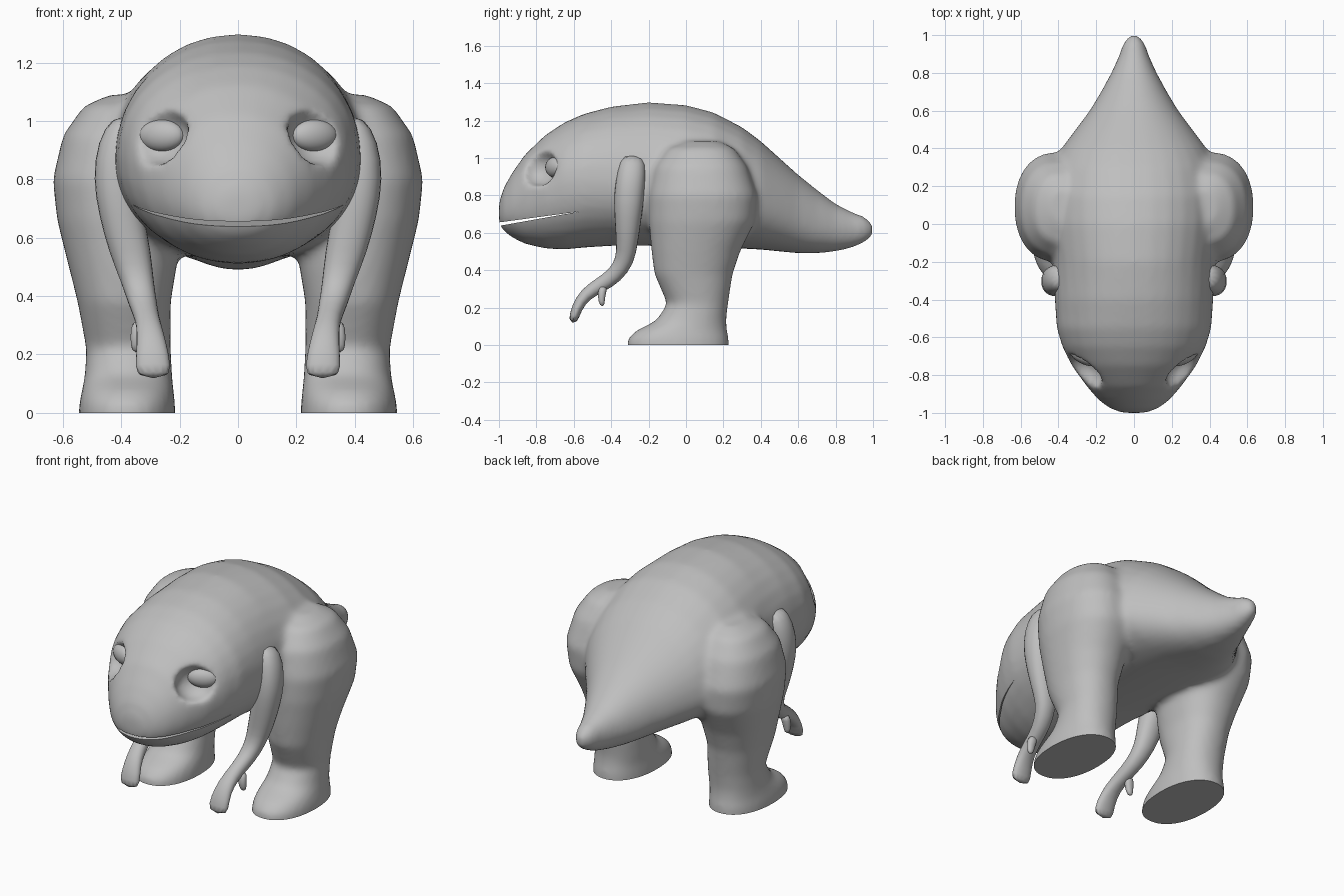
import bpy, bmesh, math
from mathutils import Vector, Matrix

if "Cube" in bpy.data.objects:
    bpy.data.objects.remove(bpy.data.objects["Cube"])

GREY = (0.52, 0.52, 0.52, 1)
skin = bpy.data.materials.new("plain grey")
skin.use_nodes = True
skin.diffuse_color = GREY
skin.node_tree.nodes["Principled BSDF"].inputs["Base Color"].default_value = GREY


def oval(n, power):
    """Points of a unit superellipse."""
    for i in range(n):
        a = math.tau * i / n
        c, s = math.cos(a), math.sin(a)
        yield (math.copysign(abs(c) ** (2 / power), c),
               math.copysign(abs(s) ** (2 / power), s))


def loft(bm, rings):
    """Skin a list of point rings and cap both ends."""
    rows = [[bm.verts.new(p) for p in ring] for ring in rings]
    n = len(rows[0])
    for a, b in zip(rows, rows[1:]):
        for i in range(n):
            bm.faces.new((a[i], a[(i + 1) % n], b[(i + 1) % n], b[i]))
    bm.faces.new(rows[0])
    bm.faces.new(rows[-1])


def finish(name, bm):
    bmesh.ops.recalc_face_normals(bm, faces=bm.faces)
    mesh = bpy.data.meshes.new(name)
    bm.to_mesh(mesh)
    bm.free()
    ob = bpy.data.objects.new(name, mesh)
    bpy.context.collection.objects.link(ob)
    mesh.materials.append(skin)
    return ob


def apply(ob, kind, **settings):
    mod = ob.modifiers.new(kind.title(), kind)
    for key, value in settings.items():
        setattr(mod, key, value)
    bpy.ops.object.select_all(action="DESELECT")
    bpy.context.view_layer.objects.active = ob
    ob.select_set(True)
    bpy.ops.object.modifier_apply(modifier=mod.name)


def smooth(ob, angle=40):
    bpy.ops.object.select_all(action="DESELECT")
    bpy.context.view_layer.objects.active = ob
    ob.select_set(True)
    bpy.ops.object.shade_smooth_by_angle(angle=math.radians(angle))


def ellipsoid(bm, place, size, turn=0):
    bmesh.ops.create_uvsphere(
        bm, u_segments=24, v_segments=14, radius=1,
        matrix=Matrix.Translation(place) @ Matrix.Rotation(turn, 4, "Z")
        @ Matrix.Diagonal((*size, 1)))


# Head, trunk and tail: y, half width, bottom, widest height, top
TRUNK = [(-1.0, .06, .65, .70, .76), (-.975, .13, .61, .71, .84),
         (-.93, .19, .575, .73, .92), (-.86, .25, .54, .77, 1.02),
         (-.75, .33, .515, .83, 1.125), (-.65, .38, .51, .87, 1.19),
         (-.55, .41, .52, .88, 1.235), (-.4, .42, .53, .87, 1.275),
         (-.2, .43, .53, .83, 1.298), (0, .46, .525, .8, 1.283),
         (.15, .46, .52, .79, 1.243), (.3, .43, .515, .77, 1.165),
         (.4, .385, .51, .75, 1.09), (.5, .31, .50, .72, 1.0),
         (.6, .235, .49, .68, .91), (.7, .175, .49, .64, .83),
         (.8, .12, .50, .62, .755), (.89, .08, .52, .615, .71),
         (.95, .06, .545, .62, .69), (1.0, .025, .58, .615, .65)]
bm = bmesh.new()
rings = []
for y, w, low, mid, top in TRUNK:
    rings.append([(w * c, y, mid + s * (top - mid if s > 0 else mid - low))
                  for c, s in oval(32, 2.1)])
loft(bm, rings)

# Legs with feet: height, inner x, outer x, front y, back y
LEG = [(1.09, .30, .44, .0, .18), (1.05, .25, .53, -.1, .26),
       (.95, .2, .60, -.17, .33), (.8, .2, .635, -.2, .38),
       (.66, .2, .62, -.2, .37), (.5, .21, .58, -.185, .29),
       (.38, .23, .55, -.17, .25), (.22, .23, .52, -.1, .225),
       (.13, .225, .525, -.16, .215), (.075, .22, .535, -.27, .22),
       (.03, .215, .545, -.315, .23), (-.06, .215, .545, -.315, .23)]
for side in (1, -1):
    loft(bm, [[(side * ((a + b) / 2 + c * (b - a) / 2),
                (f + k) / 2 + s * (k - f) / 2, z) for c, s in oval(28, 2.2)]
              for z, a, b, f, k in LEG])
body = finish("body", bm)

# Eye sockets, blended in with the skin
bm = bmesh.new()
for side in (1, -1):
    ellipsoid(bm, (side * .275, -.79, .95), (.115, .10, .10), side * .5)
cutter = finish("socket_cutter", bm)
apply(body, "REMESH", mode="VOXEL", voxel_size=.018)
apply(body, "BOOLEAN", operation="DIFFERENCE", object=cutter, solver="EXACT")
bpy.data.objects.remove(cutter)
apply(body, "REMESH", mode="VOXEL", voxel_size=.016)
apply(body, "SMOOTH", factor=.5, iterations=9)

# Mouth slit and flat soles
bm = bmesh.new()
loft(bm, [[(x, -1.1, .619), (x, -.56, .715), (x, -1.1, .642)] for x in (-.6, .6)])
bmesh.ops.create_cube(bm, size=2, matrix=Matrix.Translation((0, 0, -1)))
cutter = finish("mouth_and_sole_cutter", bm)
apply(body, "BOOLEAN", operation="DIFFERENCE", object=cutter, solver="EXACT")
bpy.data.objects.remove(cutter)
smooth(body)

# Eyes
bm = bmesh.new()
for side in (1, -1):
    ellipsoid(bm, (side * .262, -.70, .95), (.085, .042, .055), side * .45)
smooth(finish("eyes", bm))


def limb(bm, path, side):
    """Oval tube: each step has a centre, a half width and a half depth."""
    rings = []
    for i, (x, y, z, w, d) in enumerate(path):
        before, after = path[max(i - 1, 0)], path[min(i + 1, len(path) - 1)]
        along = Vector((0, after[1] - before[1], after[2] - before[2])).normalized()
        across = Vector((1, 0, 0))
        deep = along.cross(across)
        rings.append([((Vector((x, y, z)) + across * w * c + deep * d * s)
                       * Vector((1, 1, 1)).length / math.sqrt(3)) for c, s in oval(12, 2.2)])
    loft(bm, [[(side * p.x, p.y, p.z) for p in ring] for ring in rings])


# Arms with a flat hand and a short thumb
ARM = [(.38, -.28, 1.02, .05, .06), (.41, -.29, .93, .075, .08),
       (.42, -.305, .8, .08, .085), (.40, -.31, .68, .08, .075),
       (.37, -.315, .55, .075, .06), (.345, -.325, .45, .058, .052),
       (.325, -.38, .37, .05, .046), (.31, -.46, .32, .042, .042),
       (.30, -.54, .27, .048, .036), (.292, -.585, .2, .058, .03),
       (.29, -.608, .115, .068, .026)]
THUMB = [(.335, -.44, .32, .03, .025), (.345, -.455, .26, .026, .022),
         (.35, -.447, .205, .015, .012)]
bm = bmesh.new()
for side in (1, -1):
    limb(bm, ARM, side)
    limb(bm, THUMB, side)
arms = finish("arms", bm)
apply(arms, "SUBSURF", levels=1)
smooth(arms, 50)
